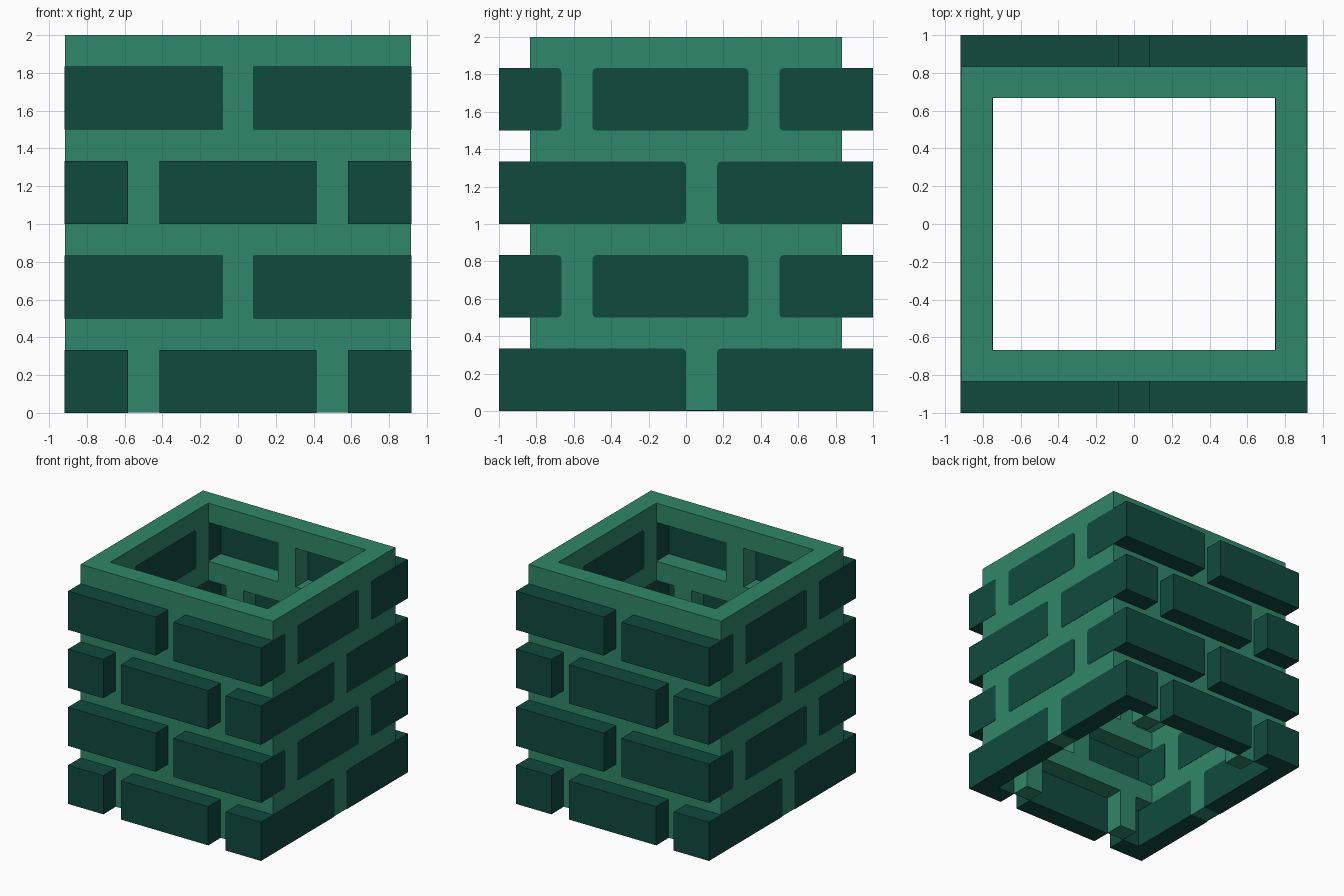
import bpy, bmesh

if "Cube" in bpy.data.objects:
    bpy.data.objects.remove(bpy.data.objects["Cube"])

U = 1 / 12      # masonry module
E = 0.03        # how far side bricks stand proud of the mortar, in modules
ROUND = 0.25    # corner radius of side bricks, in modules


def material(name, color):
    m = bpy.data.materials.new(name)
    m.use_nodes = True
    m.diffuse_color = color
    bsdf = next(n for n in m.node_tree.nodes if n.type == 'BSDF_PRINCIPLED')
    bsdf.inputs["Base Color"].default_value = color
    bsdf.inputs["Roughness"].default_value = 0.8
    return m


MORTAR = material("mortar green", (0.028, 0.242, 0.138, 1))
BRICK = material("dark brick green", (0.005, 0.069, 0.045, 1))


def prism(bm, outline, z0, z1):
    """Extrude an xy outline (in modules) from z0 to z1."""
    base = bm.faces.new([bm.verts.new((x * U, y * U, z0 * U)) for x, y in outline])
    top = bmesh.ops.extrude_face_region(bm, geom=[base])["geom"]
    verts = [g for g in top if isinstance(g, bmesh.types.BMVert)]
    bmesh.ops.translate(bm, verts=verts, vec=(0, 0, (z1 - z0) * U))


def rect(x0, x1, y0, y1):
    return [(x0, y0), (x1, y0), (x1, y1), (x0, y1)]


def finish(bm, name, mat):
    bmesh.ops.recalc_face_normals(bm, faces=bm.faces[:])
    me = bpy.data.meshes.new(name)
    bm.to_mesh(me)
    bm.free()
    me.materials.append(mat)
    ob = bpy.data.objects.new(name, me)
    bpy.context.collection.objects.link(ob)
    return ob


def solid(name, mat, outlines):
    bm = bmesh.new()
    for outline, z0, z1 in outlines:
        prism(bm, outline, z0, z1)
    return finish(bm, name, mat)


def brick(name, outline, z0, ends=()):
    """One brick; the x-running edges at the given y ends are rounded."""
    bm = bmesh.new()
    prism(bm, outline, z0, z0 + 4)
    edges = []
    for e in bm.edges:
        a, b = (v.co for v in e.verts)
        at_end = any(abs(a.y - s * U) < 1e-5 and abs(b.y - s * U) < 1e-5 for s in ends)
        if at_end and abs(a.z - b.z) < 1e-5 and a.z > 1e-5:
            edges.append(e)
    if edges:
        bmesh.ops.bevel(bm, geom=edges, offset=ROUND * U, segments=3,
                        profile=0.5, affect='EDGES')
    return finish(bm, name, BRICK)


def corner(name, z0, front_end, side_end, sx, sy):
    """L-shaped brick that wraps a corner; side_end is measured toward that corner."""
    pts = [(11 + E, 12), (11 + E, side_end), (9 - E, side_end),
           (9 - E, 10), (front_end, 10), (front_end, 12)]
    brick(name, [(x * sx, y * sy) for x, y in pts], z0, [side_end * sy])


# Courses: bottom height, corner front end, side ends (front, back corner)
COURSES = [(0, 7, 0, 2), (6, 1, 8, 6), (12, 7, 0, 2), (18, 1, 8, 6)]
recesses = []

for row, (z, front_end, near_end, far_end) in enumerate(COURSES, 1):
    low = z - 1 if z == 0 else z
    for s in (1, -1):        # the second pass is the half turn of the first
        tag = f"{row}_{'left' if s > 0 else 'right'}"
        corner(f"corner_brick_a_{tag}", z, front_end, near_end, s, -s)
        corner(f"corner_brick_b_{tag}", z, front_end, far_end, s, s)
        ys = sorted((8 * s, 11 * s))
        for xs in ((front_end, 9), (-9, -front_end)):
            recesses.append((rect(*xs, *ys), low, z + 4))
        if front_end == 7:   # middle brick on front and back
            brick(f"face_brick_{tag}", rect(-5, 5, *sorted((10 * s, 12 * s))), z)
            recesses.append((rect(-5, 5, *ys), low, z + 4))
        else:                # middle brick on the sides
            y0, y1 = sorted((-6 * s, 4 * s))
            x0, x1 = sorted(((9 - E) * s, (11 + E) * s))
            brick(f"side_brick_{tag}", rect(x0, x1, y0, y1), z, (y0, y1))

# Hollow mortar core, with a recess behind every front and back brick
core = solid("mortar_core", MORTAR, [(rect(-11, 11, -10, 10), E, 24)])
shaft = solid("shaft_cutter", MORTAR, [(rect(-9, 9, -8, 8), -2, 26)])
pockets = solid("recess_cutter", MORTAR, recesses)
bpy.context.view_layer.objects.active = core
for cutter in (shaft, pockets):
    cutter.hide_render = True
    mod = core.modifiers.new(cutter.name, 'BOOLEAN')
    mod.operation = 'DIFFERENCE'
    mod.solver = 'EXACT'
    mod.object = cutter
    bpy.ops.object.modifier_apply(modifier=mod.name)
    bpy.data.objects.remove(cutter)
